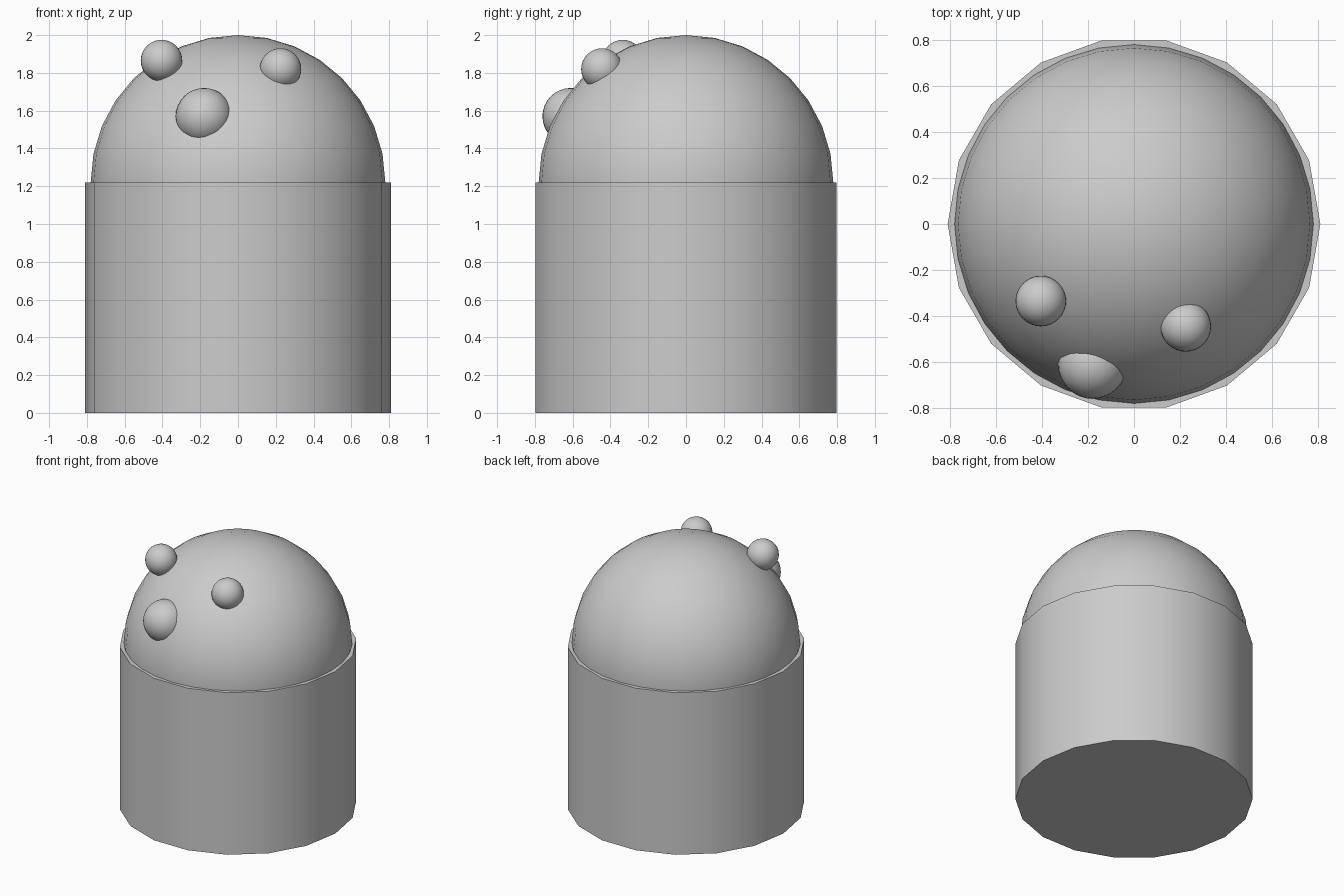
import bpy
import math

default = bpy.data.objects.get("Cube")
if default:
    bpy.data.objects.remove(default, do_unlink=True)

grey = bpy.data.materials.new("plain_grey")
grey.use_nodes = True
colour = (0.6, 0.6, 0.6, 1)
grey.diffuse_color = colour
grey.node_tree.nodes["Principled BSDF"].inputs["Base Color"].default_value = colour


def finish(name):
    obj = bpy.context.object
    obj.name = name
    obj.data.materials.append(grey)
    bpy.ops.object.shade_smooth_by_angle(angle=math.radians(30))


def ball(name, centre, radius):
    bpy.ops.mesh.primitive_uv_sphere_add(segments=32, ring_count=16,
                                         radius=radius, location=centre)
    finish(name)


# Body: an 18-sided drum with flat caps
body_height = 1.22
bpy.ops.mesh.primitive_cylinder_add(vertices=18, radius=0.81, depth=body_height,
                                    location=(0, 0, body_height / 2),
                                    rotation=(0, 0, math.pi / 2))
finish("body")

# Dome: a sphere sunk halfway into the body
ball("dome", (0, 0, body_height), 0.78)

# Eyes and nose on the front of the dome
ball("right_eye", (-0.405, -0.335, 1.865), 0.11)
ball("left_eye", (0.225, -0.445, 1.82), 0.11)
ball("nose", (-0.18, -0.61, 1.57), 0.15)
